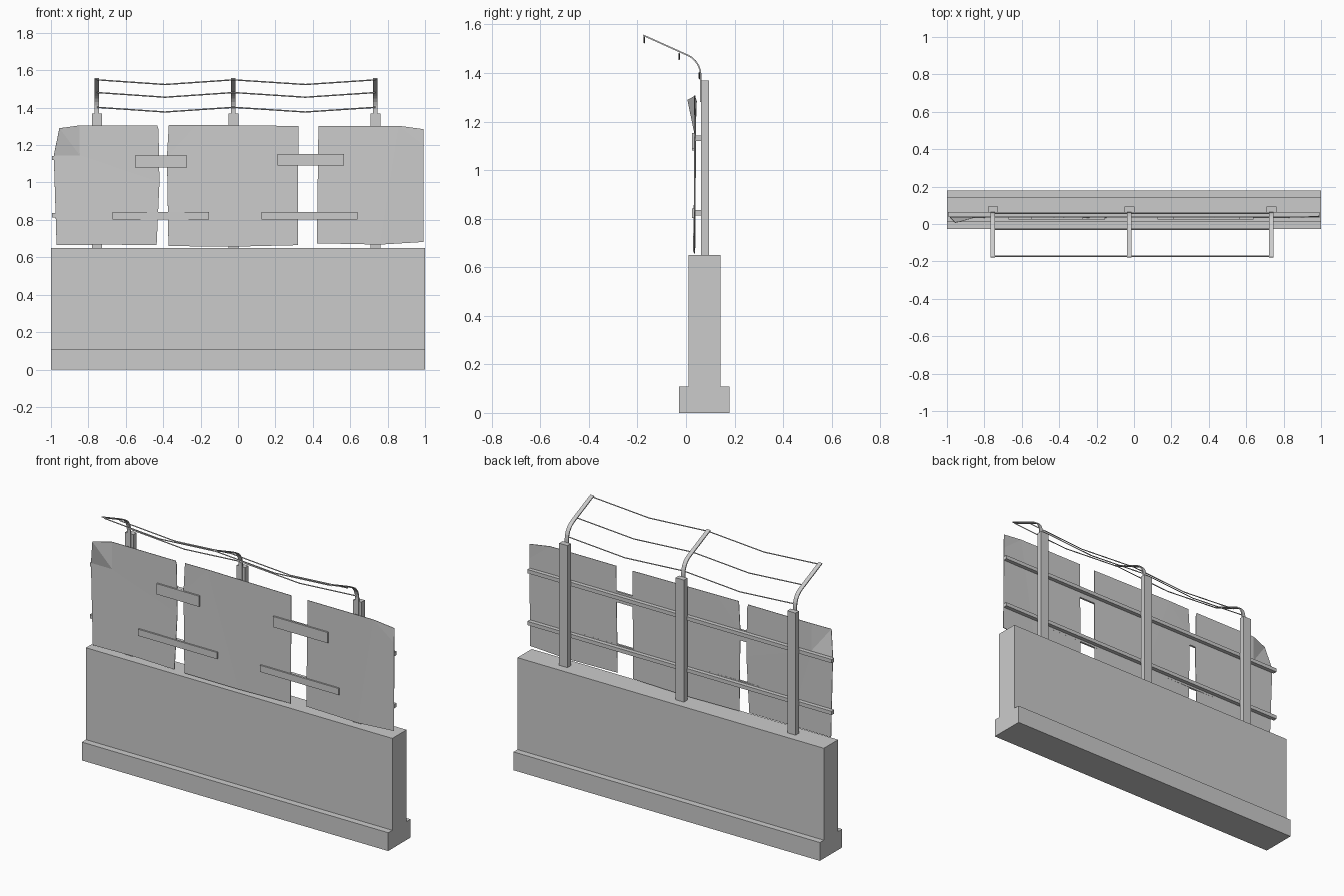
import bpy, math
from mathutils import Vector

if "Cube" in bpy.data.objects:
    bpy.data.objects.remove(bpy.data.objects["Cube"])


def mesh(name, verts, faces):
    me = bpy.data.meshes.new(name)
    me.from_pydata(verts, [], faces)
    me.update()
    ob = bpy.data.objects.new(name, me)
    bpy.context.collection.objects.link(ob)
    return ob


def extrude_profile(name, pts, x0, x1):
    """Extrude a closed (y, z) profile along x."""
    n = len(pts)
    v = [(x, y, z) for x in (x0, x1) for y, z in pts]
    f = [tuple(range(n))[::-1], tuple(range(n, 2 * n))]
    f += [(i, (i + 1) % n, n + (i + 1) % n, n + i) for i in range(n)]
    return mesh(name, v, f)


def box(name, x0, x1, y0, y1, z0, z1):
    return extrude_profile(name, [(y0, z0), (y1, z0), (y1, z1), (y0, z1)], x0, x1)


def wire(name, pts, r):
    cu = bpy.data.curves.new(name, 'CURVE')
    cu.dimensions = '3D'
    cu.bevel_depth = r
    cu.bevel_resolution = 0
    cu.use_fill_caps = True
    s = cu.splines.new('POLY')
    s.points.add(len(pts) - 1)
    for p, co in zip(s.points, pts):
        p.co = (*co, 1)
    ob = bpy.data.objects.new(name, cu)
    bpy.context.collection.objects.link(ob)


def sheet(name, verts, faces):
    ob = mesh(name, verts, faces)
    m = ob.modifiers.new("thickness", 'SOLIDIFY')
    m.thickness = 0.003
    m.offset = 0


# Concrete wall with a wider plinth
extrude_profile("concrete_wall", [
    (-0.028, 0), (0.18, 0), (0.18, 0.108), (0.143, 0.108),
    (0.143, 0.65), (0.01, 0.65), (0.01, 0.108), (-0.028, 0.108)], -1, 1)

# Posts with bent flat arms
posts = (-0.754, -0.025, 0.735)
path = [Vector((0.058, 1.28)), Vector((0.058, 1.39))]
path += [Vector((-0.03 + 0.088 * math.cos(a), 1.39 + 0.088 * math.sin(a)))
         for a in (math.radians(d) for d in (14, 28, 42, 55, 65))]
path.append(Vector((-0.178, 1.553)))
outer = []
for i, p in enumerate(path):
    d = (path[min(i + 1, len(path) - 1)] - path[max(i - 1, 0)]).normalized()
    outer.append(p + Vector((d.y, -d.x)) * 0.006)
arm_profile = [tuple(p) for p in outer] + [tuple(p) for p in reversed(path)]
for i, x in enumerate(posts):
    box(f"post_{i}", x - 0.027, x + 0.027, 0.062, 0.094, 0.64, 1.37)
    extrude_profile(f"post_arm_{i}", arm_profile, x - 0.012, x + 0.012)

# Sagging wires
for i, (y, z) in enumerate([(-0.172, 1.549), (-0.028, 1.481), (0.056, 1.402)]):
    pts = [(posts[0], y, z), (-0.39, y, z - 0.025), (posts[1], y, z),
           (0.36, y, z - 0.025), (posts[2], y, z)]
    wire(f"wire_{i}", pts, 0.0035)

# Horizontal rails behind the sheets
for i, z in enumerate((0.825, 1.131)):
    box(f"rail_{i}", -0.995, 0.992, 0.039, 0.063, z - 0.011, z + 0.011)

# Left sheet with a folded corner
sheet("left_sheet", [
    (-0.97, 0.033, 0.665), (-0.7, 0.036, 0.668), (-0.435, 0.03, 0.665),
    (-0.42, 0.036, 1.0), (-0.425, 0.036, 1.285), (-0.432, 0.036, 1.305),
    (-0.848, 0.037, 1.305), (-0.955, 0.007, 1.29), (-0.985, 0.037, 1.145),
    (-0.846, 0.037, 1.145)],
    [(0, 1, 9, 8), (1, 2, 3, 9), (9, 3, 4), (9, 4, 5, 6), (9, 6, 7), (9, 7, 8)])

# Middle sheet
sheet("middle_sheet", [
    (-0.372, 0.033, 0.66), (-0.02, 0.036, 0.657), (0.32, 0.035, 0.665),
    (0.323, 0.036, 1.302), (-0.225, 0.037, 1.308), (-0.37, 0.035, 1.308),
    (-0.38, 0.036, 1.14)],
    [(0, 1, 4, 6), (1, 2, 3, 4), (6, 4, 5)])

# Right sheet
sheet("right_sheet", [
    (0.422, 0.035, 0.675), (0.76, 0.034, 0.668), (0.992, 0.037, 0.682),
    (0.992, 0.04, 1.2), (0.992, 0.043, 1.285), (0.86, 0.036, 1.303),
    (0.43, 0.036, 1.303)],
    [(0, 1, 5, 6), (1, 2, 3, 5), (5, 3, 4)])

# Patch strips bridging the gaps
for i, (x0, x1, z0, z1) in enumerate([
        (-0.55, -0.272, 1.08, 1.143), (0.21, 0.567, 1.09, 1.153),
        (-0.67, -0.155, 0.803, 0.842), (0.125, 0.64, 0.803, 0.842)]):
    box(f"patch_strip_{i}", x0, x1, 0.025, 0.037, z0, z1)
